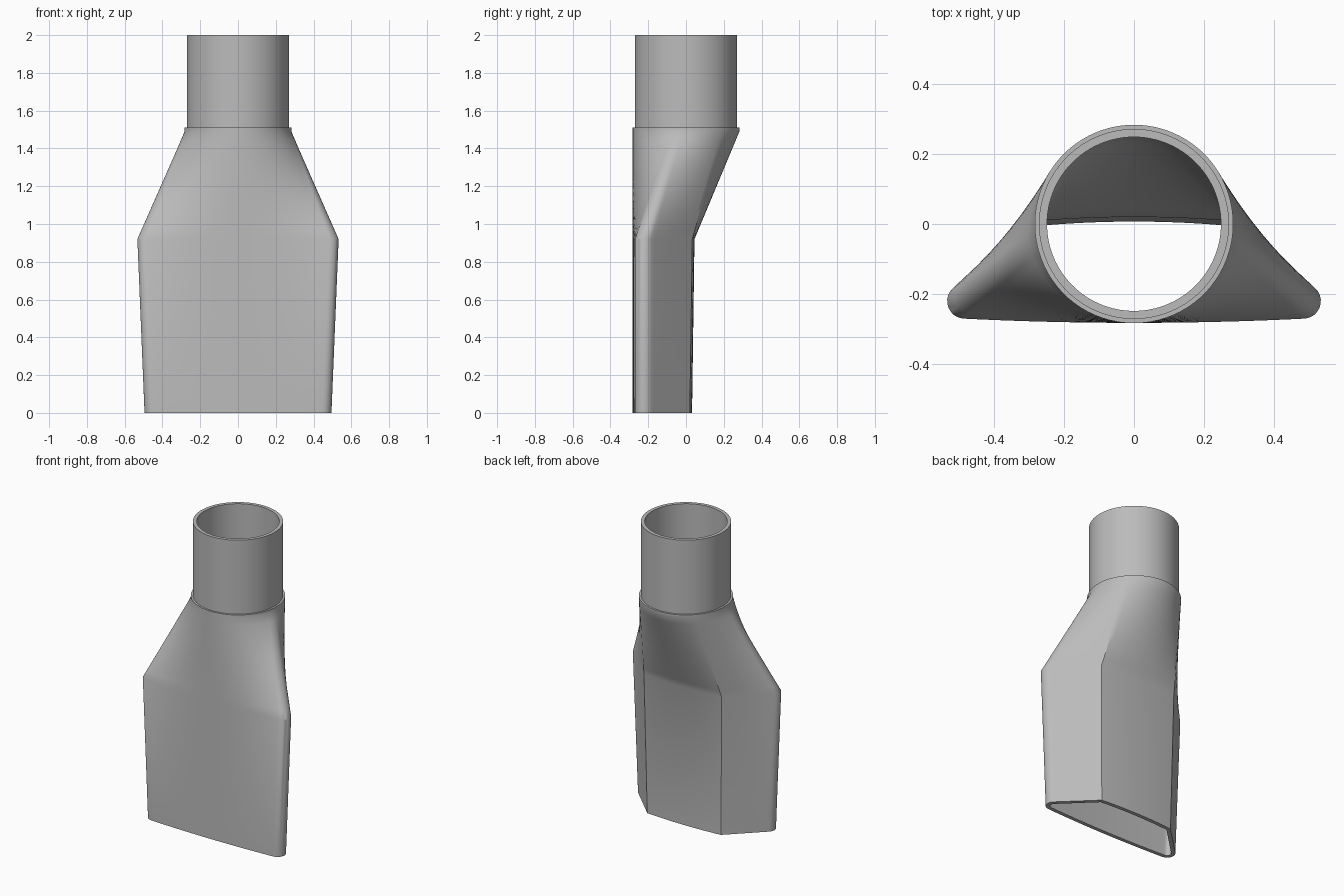
import bpy, bmesh
from math import sin, cos, radians, atan2, acos, hypot, pi
from mathutils import Vector

cube = bpy.data.objects.get("Cube")
if cube:
    bpy.data.objects.remove(cube, do_unlink=True)

grey = bpy.data.materials.new("plain grey")
grey.use_nodes = True
colour = (0.5, 0.5, 0.5, 1)
grey.diffuse_color = colour
grey.node_tree.nodes["Principled BSDF"].inputs["Base Color"].default_value = colour

WALL = 0.025
# Steps along half the outline: front, rounded corner, side, back
STEPS = (16, 10, 14, 12)
# Angle on the round end, measured from the front, where each stretch ends
ENDS = (0, 74, 88, 134, 180)


def mirrored(half):
    """Complete a half outline (front centre to back centre) across x."""
    return half + [Vector((-p.x, p.y)) for p in half[-2:0:-1]]


def circle(radius):
    half = []
    for n, a, b in zip(STEPS, ENDS, ENDS[1:]):
        for i in range(n):
            t = radians(a + (b - a) * i / n)
            half.append(Vector((radius * sin(t), -radius * cos(t))))
    half.append(Vector((0, radius)))
    return mirrored(half)


def nozzle(width, back_width, back_y, radius=0.05):
    """Flat-fronted trapezoid with rounded front corners and bowed faces."""
    centre = Vector((width - radius, -0.22))
    corner = Vector((back_width, back_y))
    d = corner - centre
    turn = atan2(d.y, d.x) - acos(radius / hypot(d.x, d.y))
    front = Vector((centre.x, centre.y - radius))
    side = centre + radius * Vector((cos(turn), sin(turn)))
    nf, nc, ns, nb = STEPS
    half = []
    for i in range(nf):
        t = i / nf
        half.append(Vector((front.x * t, front.y - 0.012 * (1 - t * t))))
    for i in range(nc):
        a = -pi / 2 + (turn + pi / 2) * i / nc
        half.append(centre + radius * Vector((cos(a), sin(a))))
    half += [side.lerp(corner, i / ns) for i in range(ns)]
    for i in range(nb + 1):
        t = 1 - i / nb
        half.append(Vector((corner.x * t, corner.y + 0.012 * (1 - t * t))))
    return mirrored(half)


def inset(ring, amount):
    out = []
    for i, p in enumerate(ring):
        a = (p - ring[i - 1]).normalized()
        b = (ring[(i + 1) % len(ring)] - p).normalized()
        n = Vector((-a.y - b.y, a.x + b.x)).normalized()
        out.append(p + n * amount / max(0.5, n.dot(Vector((-a.y, a.x)))))
    return out


def loft(name, rings, closed):
    """Skin a list of (outline, height) rings."""
    bm = bmesh.new()
    rows = [[bm.verts.new((p.x, p.y, z)) for p in ring] for ring, z in rings]
    pairs = list(zip(rows, rows[1:]))
    if closed:
        pairs.append((rows[-1], rows[0]))
    for low, high in pairs:
        n = len(low)
        for i in range(n):
            j = (i + 1) % n
            bm.faces.new((low[i], low[j], high[j], high[i]))
    mesh = bpy.data.meshes.new(name)
    bm.to_mesh(mesh)
    bm.free()
    mesh.materials.append(grey)
    obj = bpy.data.objects.new(name, mesh)
    bpy.context.collection.objects.link(obj)
    bpy.ops.object.select_all(action='DESELECT')
    obj.select_set(True)
    bpy.context.view_layer.objects.active = obj
    bpy.ops.object.shade_smooth_by_angle(angle=radians(30))


def skin(mouth, shoulder, rim):
    """Rings from the mouth up through the blend to the round rim."""
    rings = [(mouth, 0), (shoulder, 0.92)]
    blend = 12
    for i in range(1, blend + 1):
        t = i / blend
        ring = [a.lerp(b, t) for a, b in zip(shoulder, rim)]
        rings.append((ring, 0.92 + 0.57 * t))
    return rings + [(rim, 1.51)]


# Flattened nozzle blending into a round collar, hollow throughout
mouth = nozzle(0.495, 0.27, 0.02)
shoulder = nozzle(0.533, 0.285, 0.033)
outside = skin(mouth, shoulder, circle(0.283))
inside = skin(inset(mouth, WALL), inset(shoulder, WALL), circle(0.248))
loft("nozzle_body", outside + inside[::-1], True)

# Round pipe standing on the collar
loft("pipe_neck", [(circle(0.271), 1.51), (circle(0.271), 2),
                   (circle(0.248), 2), (circle(0.248), 1.51)], False)
